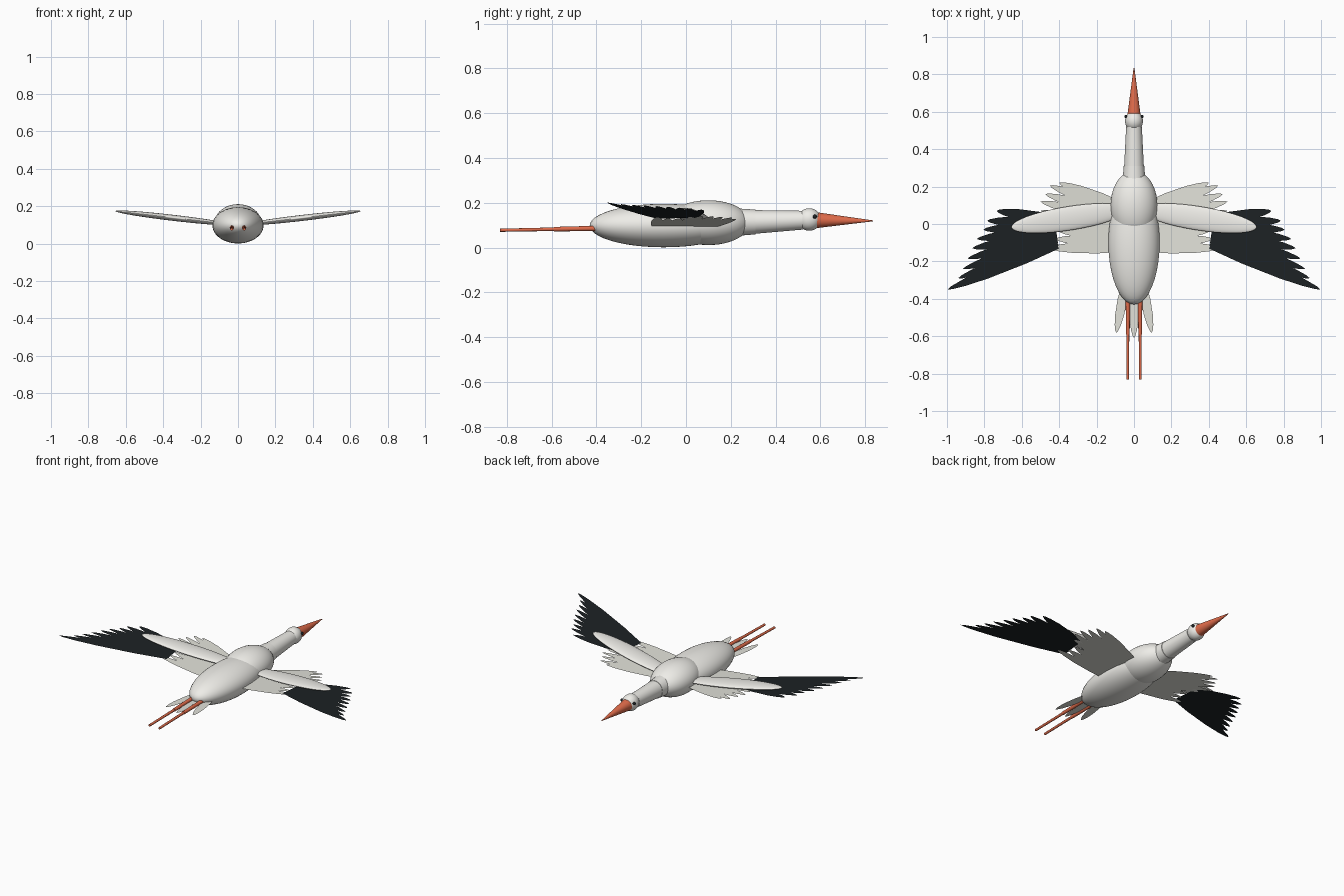
import bpy, bmesh
from mathutils import Vector, Matrix

if "Cube" in bpy.data.objects:
    bpy.data.objects.remove(bpy.data.objects["Cube"])


def material(name, r, g, b):
    m = bpy.data.materials.new(name)
    m.diffuse_color = (r, g, b, 1)
    m.use_nodes = True
    m.node_tree.nodes["Principled BSDF"].inputs["Base Color"].default_value = m.diffuse_color
    return m


WHITE = material("white", .86, .85, .81)
PALE = material("pale_feather", .76, .76, .70)
BLACK = material("black", .012, .016, .018)
RED = material("red", .75, .15, .07)


def finish(name, bm, mat, smooth=True):
    mesh = bpy.data.meshes.new(name)
    bm.to_mesh(mesh)
    bm.free()
    mesh.materials.append(mat)
    ob = bpy.data.objects.new(name, mesh)
    bpy.context.collection.objects.link(ob)
    if smooth:
        bpy.ops.object.select_all(action='DESELECT')
        ob.select_set(True)
        bpy.context.view_layer.objects.active = ob
        bpy.ops.object.shade_smooth_by_angle()
    return ob


def frame(a, b):
    """Rotation with local x pointing from a to b and local z kept upward."""
    x = (b - a).normalized()
    y = Vector((0, 0, 1)).cross(x).normalized()
    return Matrix((x, y, x.cross(y))).transposed().to_4x4()


def ellipsoid(name, centre, radii, mat, rot=Matrix()):
    bm = bmesh.new()
    m = Matrix.Translation(centre) @ rot @ Matrix.Diagonal((*radii, 1))
    bmesh.ops.create_uvsphere(bm, u_segments=40, v_segments=24, radius=1, matrix=m)
    finish(name, bm, mat)


def rod(name, a, b, r1, r2, mat, sides=32):
    a, b = Vector(a), Vector(b)
    bm = bmesh.new()
    rot = (b - a).to_track_quat('Z', 'Y').to_matrix().to_4x4()
    bmesh.ops.create_cone(bm, cap_ends=True, segments=sides, radius1=r1, radius2=r2,
                          depth=(b - a).length,
                          matrix=Matrix.Translation((a + b) / 2) @ rot)
    finish(name, bm, mat)


# half outline of a feather: (fraction of length, fraction of half width)
LEAF = [(0, .75), (.3, 1), (.65, .9), (.85, .6), (.96, .28)]


def feathers(name, quills, half_width, height, mat):
    """Flat fan of feathers; height(x) gives the plane they lie in."""
    bm = bmesh.new()
    for root, tip in quills:
        root, tip = Vector(root), Vector(tip)
        along = tip - root
        across = Vector((-along.y, along.x)).normalized() * half_width
        pts = [root + along * t - across * w for t, w in LEAF] + [tip]
        pts += [root + along * t + across * w for t, w in reversed(LEAF)]
        bm.faces.new([bm.verts.new((p.x, p.y, height(p.x))) for p in pts])
    finish(name, bm, mat, False)


# body, neck and head
ellipsoid("body", (0, -.1, .098), (.137, .33, .097), WHITE)
ellipsoid("chest", (0, .1, .111), (.125, .185, .1), WHITE)
rod("neck_base", (0, .18, .113), (0, .31, .114), .065, .055, WHITE)
rod("neck", (0, .30, .114), (0, .52, .122), .053, .042, WHITE)
ellipsoid("head", (0, .55, .125), (.048, .053, .05), WHITE)
rod("beak", (0, .585, .122), (0, .835, .119), .035, .002, RED)

# tail fan
feathers("tail_feathers",
         [((x * .5, -.33), (x, -.61 + abs(x) * .3)) for x in (-.095, 0, .095)],
         .026, lambda x: .081, PALE)

# flight feather tips for one wing, front to back
inner_tips = [(.40, .22), (.45, .205), (.475, .16), (.50, .12), (.50, .07),
              (.44, .02), (.42, -.03), (.42, -.08), (.46, -.128)]
outer_tips = [(.735, .07), (.785, .017), (.805, -.03), (.84, -.08), (.865, -.13),
              (.89, -.185), (.915, -.24), (.94, -.29), (.997, -.35)]


def fan(tips, first, last, s):
    n = len(tips) - 1
    return [(Vector((s * first[0], first[1])).lerp(Vector((s * last[0], last[1])), i / n),
             (s * x, y)) for i, (x, y) in enumerate(tips)]


for s, side in ((-1, "left"), (1, "right")):
    # wing
    a, b = Vector((s * .03, .08, .101)), Vector((s * .655, -.018, .174))
    ellipsoid(side + "_wing_arm", (a + b) / 2, ((b - a).length / 2, .064, .016),
              WHITE, frame(a, b))
    feathers(side + "_inner_feathers", fan(inner_tips, (.08, .1), (.08, -.127), s),
             .03, lambda x: .08 + .12 * abs(x), PALE)
    feathers(side + "_outer_feathers", fan(outer_tips, (.42, .02), (.41, -.11), s),
             .031, lambda x: .081 + .12 * abs(x), BLACK)
    # eye and leg
    ellipsoid(side + "_eye", (s * .043, .575, .138), (.009, .009, .009), BLACK)
    rod(side + "_upper_leg", (s * .033, -.36, .086), (s * .033, -.59, .082), .012, .010, RED, 16)
    rod(side + "_lower_leg", (s * .033, -.58, .082), (s * .034, -.83, .077), .008, .007, RED, 16)
